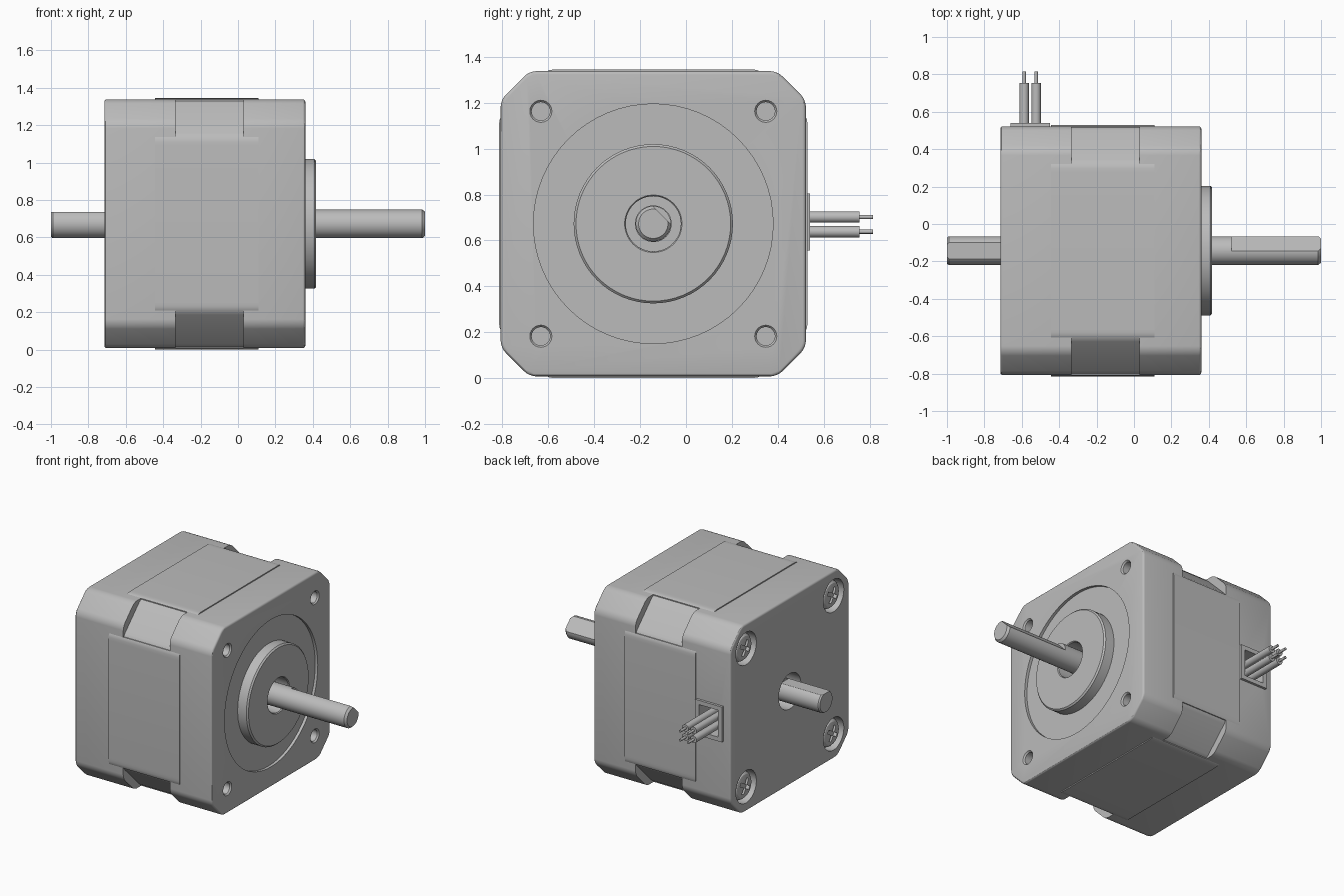
import bpy, bmesh
from math import radians, cos, sin
from mathutils import Matrix, Vector

cube = bpy.data.objects.get("Cube")
if cube:
    bpy.data.objects.remove(cube)

CY, CZ = -0.1425, 0.6725      # motor axis, running along x
HALF = 0.665                  # half width of the body

metal = bpy.data.materials.new("grey_metal")
metal.use_nodes = True
GREY = (0.5, 0.5, 0.5, 1)
metal.diffuse_color = GREY
metal.node_tree.nodes["Principled BSDF"].inputs["Base Color"].default_value = GREY


def finish(name, bm):
    bmesh.ops.recalc_face_normals(bm, faces=bm.faces)
    mesh = bpy.data.meshes.new(name)
    bm.to_mesh(mesh)
    bm.free()
    mesh.materials.append(metal)
    ob = bpy.data.objects.new(name, mesh)
    bpy.context.collection.objects.link(ob)
    return ob


def select(ob):
    bpy.ops.object.select_all(action='DESELECT')
    ob.select_set(True)
    bpy.context.view_layer.objects.active = ob


def cut(ob, cutters):
    select(ob)
    for c in cutters:
        mod = ob.modifiers.new("cut", 'BOOLEAN')
        mod.operation, mod.solver, mod.object = 'DIFFERENCE', 'EXACT', c
        bpy.ops.object.modifier_apply(modifier=mod.name)
        bpy.data.objects.remove(c)


def lathe(name, profile, y=CY, z=CZ, steps=48, closed=False):
    """Revolve (x, radius) points about an x-parallel axis."""
    bm = bmesh.new()
    vs = [bm.verts.new((x, 0, r)) for x, r in profile]
    es = [bm.edges.new(p) for p in zip(vs, vs[1:])]
    if closed:
        es.append(bm.edges.new((vs[-1], vs[0])))
    bmesh.ops.spin(bm, geom=vs + es, cent=(0, 0, 0), axis=(1, 0, 0),
                   angle=radians(360), steps=steps)
    bmesh.ops.remove_doubles(bm, verts=bm.verts, dist=1e-5)
    bmesh.ops.translate(bm, verts=bm.verts, vec=(0, y, z))
    return finish(name, bm)


def box(name, center, size, tilt=0):
    bm = bmesh.new()
    bmesh.ops.create_cube(bm, size=1, matrix=Matrix.Translation(center)
                          @ Matrix.Rotation(tilt, 4, 'X') @ Matrix.Diagonal((*size, 1)))
    return finish(name, bm)


def prism(points, x0, x1):
    """Extrude (y, z) points, relative to the axis, along x."""
    bm = bmesh.new()
    face = bm.faces.new([bm.verts.new((x0, CY + y, CZ + z)) for y, z in points])
    new = bmesh.ops.extrude_face_region(bm, geom=[face])["geom"]
    bmesh.ops.translate(bm, vec=(x1 - x0, 0, 0),
                        verts=[v for v in new if isinstance(v, bmesh.types.BMVert)])
    return bm


def block(name, x0, x1, chamfer, end=None):
    """Square block with chamfered, softened corners and one rounded end."""
    h, k = HALF, HALF - chamfer
    pts = [(h, -k), (h, k), (k, h), (-k, h), (-h, k), (-h, -k), (-k, -h), (k, -h)]
    bm = prism(pts, x0, x1)
    long = [e for e in bm.edges if abs(e.verts[0].co.x - e.verts[1].co.x) > 0.01]
    bmesh.ops.bevel(bm, geom=long, offset=0.03, segments=4, profile=0.5, affect='EDGES')
    if end is not None:
        rim = [e for e in bm.edges if all(abs(v.co.x - end) < 1e-4 for v in e.verts)]
        bmesh.ops.bevel(bm, geom=rim, offset=0.014, segments=3, profile=0.5, affect='EDGES')
    return finish(name, bm)


corners = [(CY + a * 0.49, CZ + b * 0.49) for a in (-1, 1) for b in (-1, 1)]

# Body: two end caps and the deeper chamfered core between them
front_cap = block("front_cap", 0.03, 0.36, 0.125, 0.36)
rear_cap = block("rear_cap", -0.715, -0.335, 0.125, -0.715)
block("core", -0.36, 0.05, 0.2)

# Slightly raised panel on each of the four sides
edge = [(0.465, 0.664), (0.455, 0.669), (0.44, 0.6715), (0.42, 0.6725)]
outline = [(0.465, 0.64)] + edge + [(-y, z) for y, z in reversed(edge)] + [(-0.465, 0.64)]
for i, side in enumerate(("top", "front", "bottom", "back")):
    c, s = cos(radians(90 * i)), sin(radians(90 * i))
    finish(side + "_panel", prism([(c * y - s * z, s * y + c * z) for y, z in outline],
                                  -0.445, 0.11))

# Front cap: round recess, shaft bore and mounting holes
cutters = [lathe("recess_cutter", [(0.34, 0), (0.34, 0.522), (0.4, 0.522), (0.4, 0)], steps=64),
           lathe("bore_cutter", [(0.2, 0), (0.2, 0.12), (0.4, 0.12), (0.4, 0)])]
for y, z in corners:
    cutters.append(lathe("hole_cutter", [(0.2, 0), (0.2, 0.04), (0.35, 0.04),
                                         (0.362, 0.05), (0.4, 0.05), (0.4, 0)], y, z, 24))
cut(front_cap, cutters)

# Pilot ring around the front shaft
lathe("pilot_ring", [(0.3, 0.12), (0.3, 0.347), (0.408, 0.347), (0.418, 0.337),
                     (0.418, 0.125), (0.412, 0.12)], steps=64, closed=True)

# Rear cap: bore, screw counterbores and the socket opening
SX, SZ = -0.555, 0.68
cutters = [lathe("bore_cutter", [(-0.8, 0), (-0.8, 0.125), (-0.59, 0.125), (-0.59, 0)]),
           box("socket_cutter", (SX, 0.51, SZ), (0.15, 0.2, 0.19))]
for y, z in corners:
    cutters.append(lathe("screw_cutter", [(-0.8, 0), (-0.8, 0.115), (-0.65, 0.115),
                                          (-0.65, 0)], y, z, 32))
cut(rear_cap, cutters)

# Cross-head screws in the rear cap
for n, (y, z) in enumerate(corners):
    screw = lathe(f"rear_screw_{n + 1}", [(-0.63, 0), (-0.63, 0.095), (-0.685, 0.095),
                                          (-0.7, 0.08), (-0.708, 0.045), (-0.71, 0)], y, z, 32)
    cut(screw, [box("slot_cutter", (-0.71, y, z), (0.06, 0.11, 0.024), radians(t))
                for t in (30, 120)])

# Shafts with their flats
front_shaft = lathe("front_shaft", [(0.15, 0), (0.15, 0.08), (0.36, 0.08), (0.36, 0.077),
                                    (0.985, 0.077), (1, 0.064), (1, 0)])
d = Vector((0, cos(radians(45)), sin(radians(45)))) * (0.053 + 0.1)
cut(front_shaft, [box("flat_cutter", (0.82, CY + d.y, CZ + d.z), (0.6, 0.3, 0.2), radians(-45))])
rear_shaft = lathe("rear_shaft", [(-0.5, 0), (-0.5, 0.077), (-0.99, 0.077), (-1, 0.07), (-1, 0)])
cut(rear_shaft, [box("flat_cutter", (-0.9, CY, CZ + 0.163), (0.45, 0.3, 0.2))])

# Socket frame on the back
frame = box("socket_frame", (SX, 0.527, SZ), (0.21, 0.026, 0.25))
cut(frame, [box("frame_cutter", (SX, 0.527, SZ), (0.15, 0.1, 0.19))])

# Four leads with bare tips, turned to point backwards
turn = Matrix.Rotation(radians(90), 4, 'Z')
for n, (dx, dz) in enumerate([(a, b) for a in (-1, 1) for b in (-1, 1)]):
    lead = lathe(f"lead_{n + 1}", [(0.4, 0), (0.4, 0.025), (0.755, 0.025), (0.755, 0.009),
                                   (0.815, 0.009), (0.815, 0)], 0, 0, 20)
    lead.data.transform(Matrix.Translation((SX + dx * 0.032, 0, SZ + dz * 0.032 - 0.01)) @ turn)

# Smooth rounded faces, keep edges crisp
for ob in list(bpy.context.collection.objects):
    if ob.type == 'MESH' and metal.name in ob.data.materials:
        select(ob)
        bpy.ops.object.shade_smooth_by_angle(angle=radians(30))
